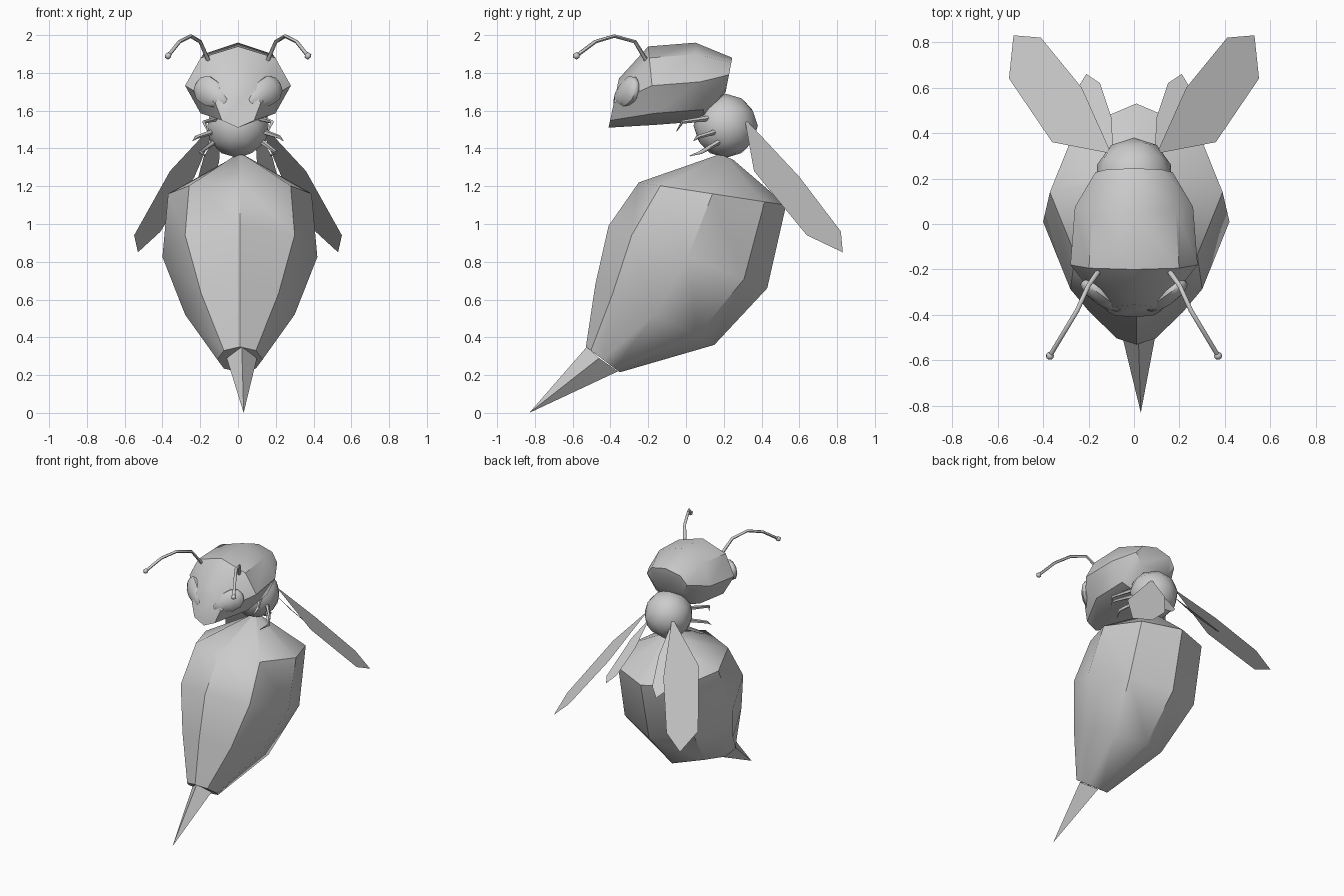
import bpy, bmesh, math
from mathutils import Vector, Matrix

if "Cube" in bpy.data.objects:
    bpy.data.objects.remove(bpy.data.objects["Cube"], do_unlink=True)

grey = bpy.data.materials.new("plain_grey")
grey.use_nodes = True
TONE = (0.6, 0.6, 0.6, 1)
grey.diffuse_color = TONE
grey.node_tree.nodes["Principled BSDF"].inputs["Base Color"].default_value = TONE


def finish(name, bm, smooth=None, recalc=True, flip=False):
    """Turn a bmesh into a named, shaded object."""
    if recalc:
        bmesh.ops.recalc_face_normals(bm, faces=bm.faces)
    if flip:
        bmesh.ops.reverse_faces(bm, faces=bm.faces)
    mesh = bpy.data.meshes.new(name)
    bm.to_mesh(mesh)
    bm.free()
    mesh.materials.append(grey)
    obj = bpy.data.objects.new(name, mesh)
    bpy.context.collection.objects.link(obj)
    if smooth:
        bpy.ops.object.select_all(action="DESELECT")
        obj.select_set(True)
        bpy.context.view_layer.objects.active = obj
        bpy.ops.object.shade_smooth_by_angle(angle=math.radians(smooth))
    return obj


def loft(name, rings, sides=8, x=0, smooth=42):
    """Skin elliptical rings given as (y, z of one side, y, z of the other, half width)."""
    bm = bmesh.new()
    loops = []
    for ya, za, yb, zb, w in rings:
        a, b = Vector((x, ya, za)), Vector((x, yb, zb))
        mid, half = (a + b) / 2, (a - b) / 2
        angles = [math.tau * i / sides for i in range(sides)]
        loops.append([bm.verts.new(mid + half * math.cos(t) + Vector((w * math.sin(t), 0, 0)))
                      for t in angles])
    for r, s in zip(loops, loops[1:]):
        for i in range(sides):
            j = (i + 1) % sides
            bm.faces.new((r[i], r[j], s[j], s[i]))
    bm.faces.new(loops[0])
    bm.faces.new(loops[-1])
    return finish(name, bm, smooth)


def tube(name, points, radii, sides=6):
    """Tapered tube along a short path."""
    pts = [Vector(p) for p in points]
    bm = bmesh.new()
    loops = []
    for i, p in enumerate(pts):
        d = pts[min(i + 1, len(pts) - 1)] - pts[max(i - 1, 0)]
        turn = d.to_track_quat("Z", "Y")
        loops.append([bm.verts.new(p + turn @ Vector((radii[i] * math.cos(t), radii[i] * math.sin(t), 0)))
                      for t in (math.tau * k / sides for k in range(sides))])
    for r, s in zip(loops, loops[1:]):
        for i in range(sides):
            bm.faces.new((r[i], r[i - 1], s[i - 1], s[i]))
    bm.faces.new(loops[0])
    bm.faces.new(loops[-1])
    return finish(name, bm, 60)


def mirrored(points, side):
    return [(side * px, py, pz) for px, py, pz in points]


# Abdomen: tilted rings from the waist down to the tail
loft("abdomen", [
    (0.18, 1.37, 0.25, 1.34, 0.03),
    (-0.25, 1.22, 0.53, 1.10, 0.38),
    (-0.41, 0.99, 0.43, 0.66, 0.41),
    (-0.48, 0.68, 0.15, 0.36, 0.29),
    (-0.53, 0.35, -0.35, 0.215, 0.12),
], x=0.01)

# Stinger
bm = bmesh.new()
tip = bm.verts.new((0.03, -0.83, 0.0))
base = [bm.verts.new(v) for v in ((0.02, -0.525, 0.35), (0.10, -0.46, 0.29),
                                  (0.02, -0.36, 0.22), (-0.06, -0.46, 0.29))]
for i in range(4):
    bm.faces.new((tip, base[i], base[i - 1]))
finish("stinger", bm, flip=True)

# Thorax
bm = bmesh.new()
bmesh.ops.create_icosphere(bm, subdivisions=2, radius=0.17,
                           matrix=Matrix.Translation((0, 0.21, 1.52)))
finish("thorax", bm, 42)

# Head: rings from the back of the skull to the pointed face
loft("head", [
    (0.245, 1.88, 0.21, 1.70, 0.17),
    (0.05, 1.96, 0.10, 1.545, 0.26),
    (-0.20, 1.94, -0.16, 1.525, 0.28),
    (-0.355, 1.77, -0.41, 1.51, 0.12),
])

for side, label in ((1, "left"), (-1, "right")):
    # Eye: flattened drop, wider at the outer end
    inner, outer = (Vector(p) for p in mirrored([(0.05, -0.375, 1.63), (0.225, -0.255, 1.75)], side))
    axis = (outer - inner).normalized()
    out = Vector((0.5 * side, -0.8, 0.15))
    out = (out - axis * out.dot(axis)).normalized()
    across = out.cross(axis)
    bm = bmesh.new()
    bmesh.ops.create_uvsphere(bm, u_segments=10, v_segments=6, radius=1)
    for v in bm.verts:
        along, wide, deep = v.co.z, v.co.x, v.co.y
        wide *= 0.075 + 0.02 * along
        v.co = (inner + outer) / 2 + axis * along * 0.118 + across * wide + out * deep * 0.045
    finish(label + "_eye", bm, 42)

    # Antenna with a small knob
    path = mirrored([(0.15, -0.20, 1.85), (0.20, -0.27, 1.965), (0.25, -0.38, 1.995),
                     (0.31, -0.48, 1.965), (0.37, -0.58, 1.89)], side)
    tube(label + "_antenna", path, [0.012, 0.01, 0.01, 0.01, 0.01])
    bm = bmesh.new()
    bmesh.ops.create_icosphere(bm, subdivisions=1, radius=0.02, matrix=Matrix.Translation(path[-1]))
    finish(label + "_antenna_knob", bm, 60)

    # Wings: single flat sheets
    sheets = {
        "large_wing": [(0.10, 0.31, 1.56), (0.36, 0.36, 1.28), (0.55, 0.64, 0.94),
                       (0.53, 0.83, 0.85), (0.41, 0.82, 0.96), (0.23, 0.60, 1.25)],
        "small_wing": [(0.09, 0.31, 1.50), (0.18, 0.40, 1.36), (0.24, 0.61, 1.14),
                       (0.21, 0.66, 1.11), (0.15, 0.62, 1.17), (0.10, 0.47, 1.33)],
    }
    for part, outline in sheets.items():
        bm = bmesh.new()
        verts = [bm.verts.new(p) for p in mirrored(outline, side)]
        bm.faces.new(verts if side > 0 else verts[::-1])
        finish(label + "_" + part, bm, recalc=False)

    # Legs: three short hooked spikes
    legs = {
        "front_leg": [(0.11, 0.12, 1.56), (0.18, -0.02, 1.54), (0.16, -0.05, 1.49)],
        "middle_leg": [(0.13, 0.16, 1.49), (0.22, 0.06, 1.46), (0.24, 0.04, 1.44)],
        "back_leg": [(0.12, 0.18, 1.44), (0.20, 0.08, 1.38), (0.17, 0.02, 1.36)],
    }
    for part, path in legs.items():
        tube(label + "_" + part, mirrored(path, side), [0.015, 0.01, 0.002], sides=5)
